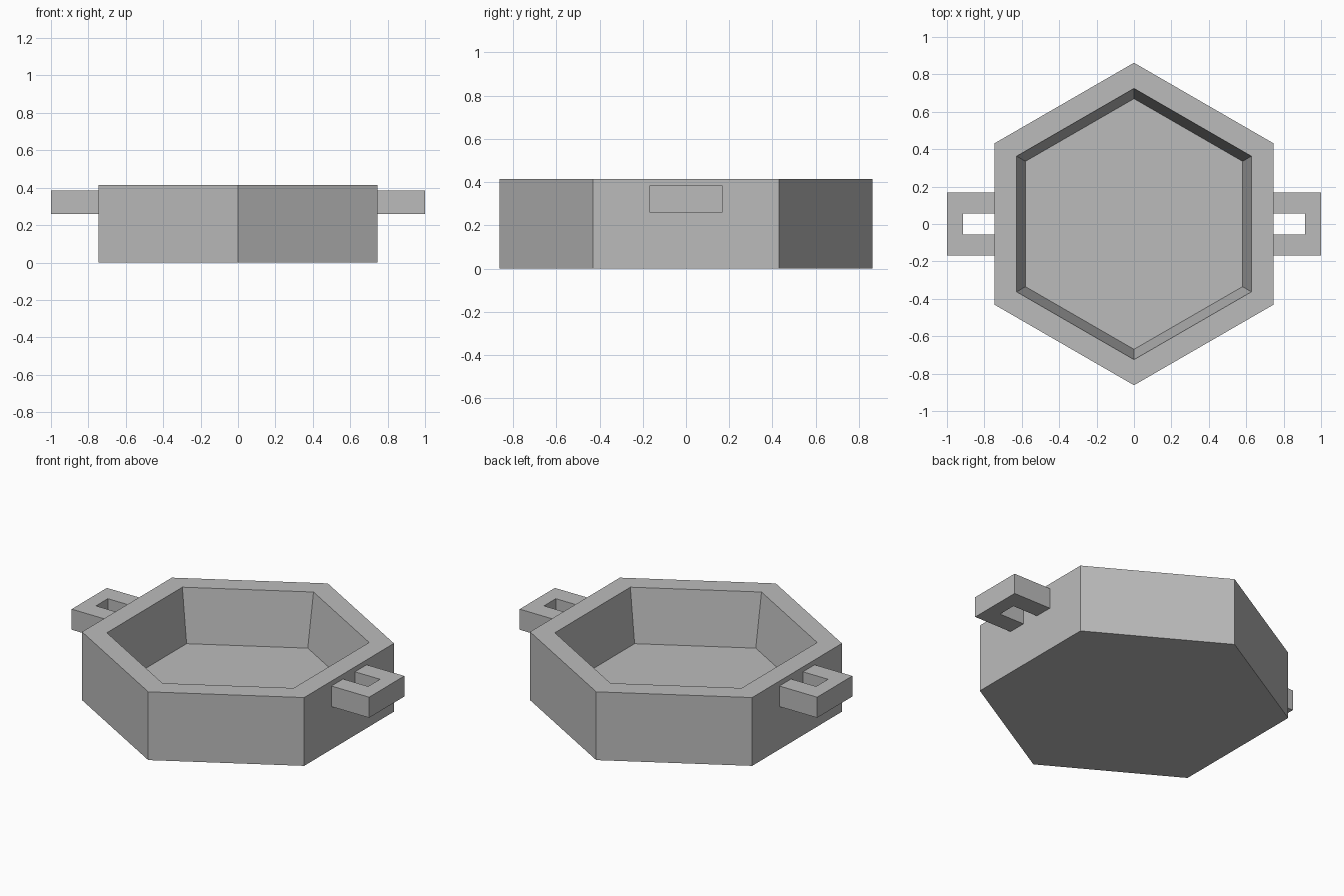
import bpy
import bmesh
from math import sin, cos, pi

cube = bpy.data.objects.get("Cube")
if cube:
    bpy.data.objects.remove(cube)

# One plain grey for everything
grey = bpy.data.materials.new("plain grey")
grey.use_nodes = True
colour = (0.5, 0.5, 0.5, 1)
grey.diffuse_color = colour
grey.node_tree.nodes["Principled BSDF"].inputs["Base Color"].default_value = colour


def finish(name, bm):
    bmesh.ops.recalc_face_normals(bm, faces=bm.faces)
    mesh = bpy.data.meshes.new(name)
    bm.to_mesh(mesh)
    bm.free()
    mesh.materials.append(grey)
    obj = bpy.data.objects.new(name, mesh)
    bpy.context.collection.objects.link(obj)
    return obj


# Hexagonal dish: rings of (radius, height), from the base up over the rim to the floor
def hex_dish(name, profile, sides=6):
    bm = bmesh.new()
    rings = []
    for radius, z in profile:
        angles = [pi / 2 + 2 * pi * i / sides for i in range(sides)]
        rings.append([bm.verts.new((radius * cos(a), radius * sin(a), z)) for a in angles])
    for low, high in zip(rings, rings[1:]):
        for i in range(sides):
            j = (i + 1) % sides
            bm.faces.new((low[i], low[j], high[j], high[i]))
    bm.faces.new(rings[0])
    bm.faces.new(rings[-1])
    return finish(name, bm)


# U-shaped handle: flat outline extruded upward, open side set into the wall
def handle(name, side):
    root, slot_end, tip = 0.73, 0.915, 1.0
    outer, inner = 0.169, 0.057
    bottom, top = 0.26, 0.385
    outline = [(root, -outer), (tip, -outer), (tip, outer), (root, outer),
               (root, inner), (slot_end, inner), (slot_end, -inner), (root, -inner)]
    bm = bmesh.new()
    face = bm.faces.new([bm.verts.new((side * x, y, bottom)) for x, y in outline])
    lifted = bmesh.ops.extrude_face_region(bm, geom=[face])["geom"]
    verts = [g for g in lifted if isinstance(g, bmesh.types.BMVert)]
    bmesh.ops.translate(bm, vec=(0, 0, top - bottom), verts=verts)
    return finish(name, bm)


hex_dish("dish_body", [(0.862, 0), (0.862, 0.415), (0.725, 0.415), (0.67, 0.095)])
handle("left_handle", 1)
handle("right_handle", -1)
